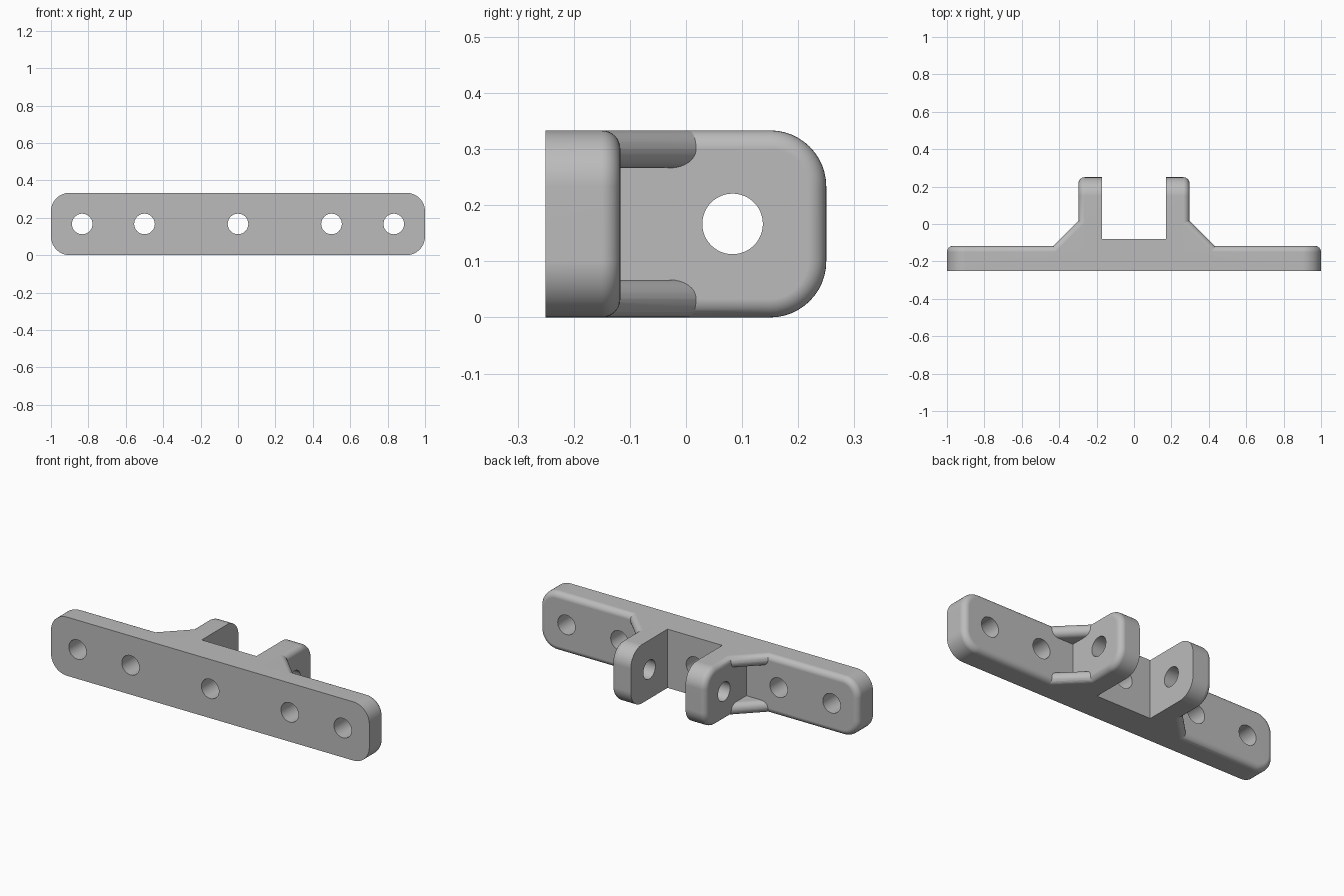
import bpy, bmesh, math
from mathutils import Vector

cube = bpy.data.objects.get("Cube")
if cube:
    bpy.data.objects.remove(cube, do_unlink=True)

H = 1 / 3            # height of the bracket
MID = H / 2
FILLET = 0.033

grey = bpy.data.materials.new("plain grey")
grey.use_nodes = True
colour = (0.5, 0.5, 0.5, 1)
grey.diffuse_color = colour
grey.node_tree.nodes["Principled BSDF"].inputs["Base Color"].default_value = colour


def rounded_rect(u0, u1, v0, v1, corners, radius=0.1, steps=12):
    """Outline whose listed corners (0 = low/low, then anticlockwise) are rounded."""
    points = []
    for i, (u, v, su, sv) in enumerate([(u0, v0, 1, 1), (u1, v0, -1, 1),
                                        (u1, v1, -1, -1), (u0, v1, 1, -1)]):
        if i not in corners:
            points.append((u, v))
            continue
        for s in range(steps + 1):
            a = math.pi * (1 + i / 2) + math.pi / 2 * s / steps
            points.append((u + su * radius + radius * math.cos(a),
                           v + sv * radius + radius * math.sin(a)))
    return points


def prism(name, outline, axis, low, high, round_edge=None):
    """Extrude an outline along an axis and fillet the edges picked by round_edge."""
    def place(u, v, w):
        return {"x": (w, u, v), "y": (u, w, v), "z": (u, v, w)}[axis]
    bm = bmesh.new()
    base = bm.faces.new([bm.verts.new(place(u, v, low)) for u, v in outline])
    grown = bmesh.ops.extrude_face_region(bm, geom=[base])["geom"]
    offset = Vector(place(0, 0, high - low))
    bmesh.ops.translate(bm, vec=offset, verts=[g for g in grown if isinstance(g, bmesh.types.BMVert)])
    bmesh.ops.recalc_face_normals(bm, faces=bm.faces)
    if round_edge:
        edges = [e for e in bm.edges if round_edge(e.verts[0].co, e.verts[1].co)]
        bmesh.ops.bevel(bm, geom=edges, offset=FILLET, segments=8, profile=0.5, affect="EDGES")
        bmesh.ops.recalc_face_normals(bm, faces=bm.faces)
    mesh = bpy.data.meshes.new(name)
    bm.to_mesh(mesh)
    bm.free()
    mesh.materials.append(grey)
    obj = bpy.data.objects.new(name, mesh)
    bpy.context.collection.objects.link(obj)
    return obj


def combine(target, tool, operation):
    bpy.context.view_layer.objects.active = target
    mod = target.modifiers.new(operation.lower(), "BOOLEAN")
    mod.operation = operation
    mod.solver = "EXACT"
    mod.object = tool
    bpy.ops.object.modifier_apply(modifier=mod.name)
    bpy.data.objects.remove(tool, do_unlink=True)


def circle(u, v, radius, steps=48):
    return [(u + radius * math.cos(2 * math.pi * i / steps),
             v + radius * math.sin(2 * math.pi * i / steps)) for i in range(steps)]


# Mounting plate with a filleted back rim
BACK = -0.117
bracket = prism("bracket", rounded_rect(-1, 1, 0, H, (0, 1, 2, 3)), "y", -0.25, BACK,
                lambda a, b: min(a.y, b.y) > BACK - 0.001)

# Clevis block, filleted on its outer sides
LUG = 0.297
clevis = prism("clevis", rounded_rect(-0.22, 0.25, 0, H, (1, 2)), "x", -LUG, LUG,
               lambda a, b: abs(a.x - b.x) < 0.001 and max(a.y, b.y) > -0.2)
combine(bracket, clevis, "UNION")

# Sloped gusset ribs along the top and bottom, with rounded noses
SLOPE = 0.315
for side in (-1, 1):
    for low in (0, H - 0.067):
        outline = [(side * 0.2, -0.185), (side * 0.5, -0.185), (side * 0.2, 0.115)]
        rib = prism("rib", outline, "z", low, low + 0.067,
                    lambda a, b: abs(a.z - b.z) < 0.001 and
                    all(abs(abs(p.x) + p.y - SLOPE) < 0.001 for p in (a, b)))
        combine(bracket, rib, "UNION")

# Slot between the two lugs
slot = prism("slot", rounded_rect(-0.172, 0.172, -0.08, 0.4, ()), "z", -0.1, H + 0.1)
combine(bracket, slot, "DIFFERENCE")

# Pin hole through the lugs and screw holes through the plate
combine(bracket, prism("pin_hole", circle(0.083, MID, 0.054), "x", -0.5, 0.5), "DIFFERENCE")
for x in (-0.833, -0.5, 0, 0.5, 0.833):
    combine(bracket, prism("screw_hole", circle(x, MID, 0.055), "y", -0.4, 0.0), "DIFFERENCE")

# Smooth fillets, crisp edges
bpy.ops.object.select_all(action="DESELECT")
bracket.select_set(True)
bpy.context.view_layer.objects.active = bracket
bpy.ops.object.shade_smooth_by_angle(angle=math.radians(30))
weighted = bracket.modifiers.new("flat faces", "WEIGHTED_NORMAL")
weighted.keep_sharp = True
